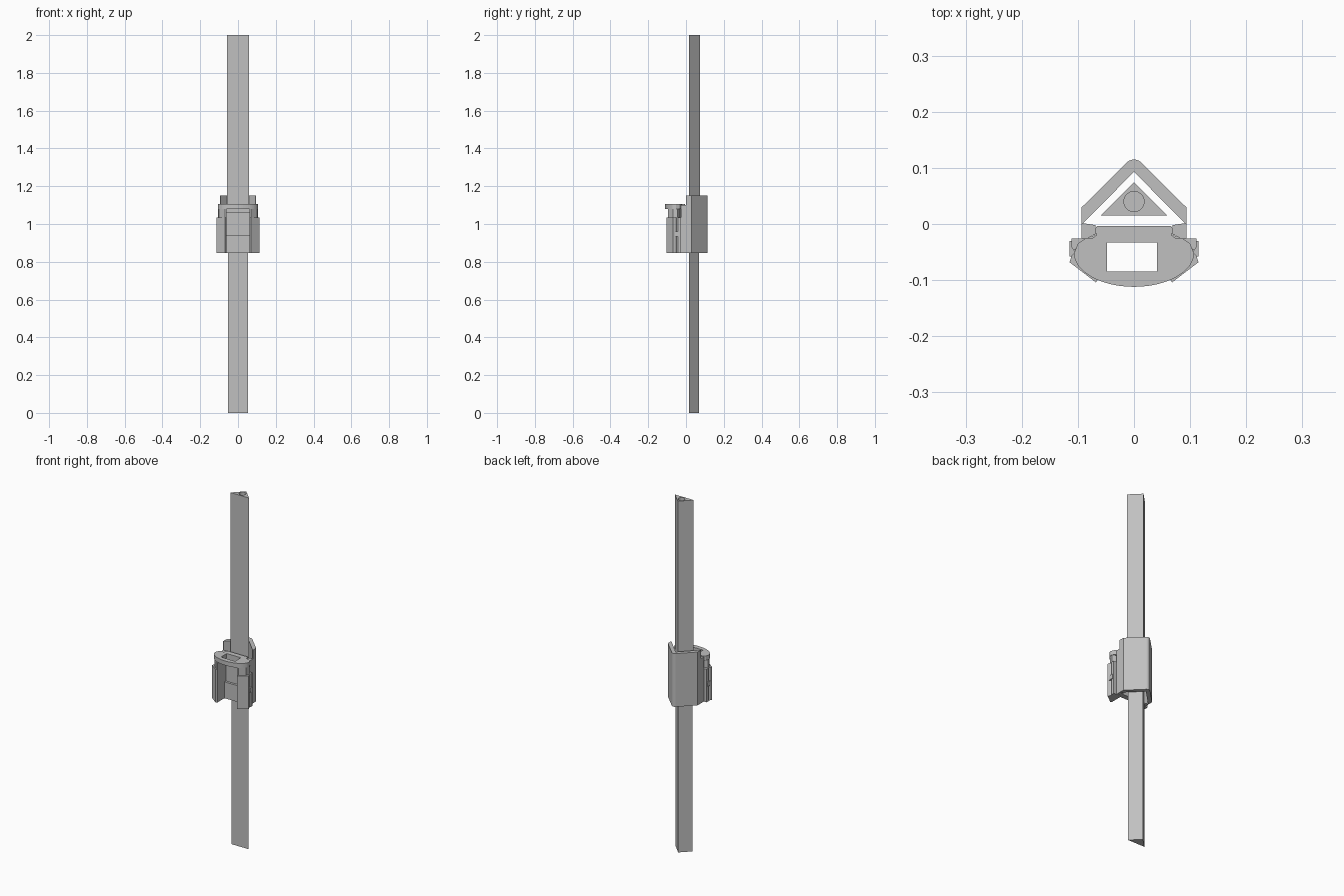
import bpy, bmesh, math

if "Cube" in bpy.data.objects:
    bpy.data.objects.remove(bpy.data.objects["Cube"])

grey = bpy.data.materials.new("neutral grey")
grey.use_nodes = True
grey.diffuse_color = (0.53, 0.53, 0.53, 1)
grey.node_tree.nodes["Principled BSDF"].inputs["Base Color"].default_value = grey.diffuse_color


def prism(name, outline, z0, z1):
    """Extrude a plan outline from z0 to z1."""
    bm = bmesh.new()
    face = bm.faces.new([bm.verts.new((x, y, z0)) for x, y in outline])
    ext = bmesh.ops.extrude_face_region(bm, geom=[face])
    for v in ext["geom"]:
        if isinstance(v, bmesh.types.BMVert):
            v.co.z = z1
    bmesh.ops.recalc_face_normals(bm, faces=bm.faces)
    mesh = bpy.data.meshes.new(name)
    bm.to_mesh(mesh)
    bm.free()
    mesh.materials.append(grey)
    obj = bpy.data.objects.new(name, mesh)
    bpy.context.collection.objects.link(obj)
    return obj


def mirrored(half):
    """Close a right-hand outline with its mirror image."""
    return half + [(-x, y) for x, y in reversed(half) if abs(x) > 1e-6]


def rectangle(x0, x1, y0, y1):
    return [(x0, y0), (x1, y0), (x1, y1), (x0, y1)]


def cut(obj, cutter):
    mod = obj.modifiers.new("cut", "BOOLEAN")
    mod.operation = "DIFFERENCE"
    mod.solver = "EXACT"
    mod.object = cutter
    cutter.hide_render = True
    bpy.context.view_layer.objects.active = obj
    bpy.ops.object.modifier_apply(modifier=mod.name)
    bpy.data.objects.remove(cutter)


def side_pair(name, outline, z0, z1):
    prism("left_" + name, outline, z0, z1)
    prism("right_" + name, [(-x, y) for x, y in outline], z0, z1)


BOTTOM = 0.847

# Triangular bar: slimmer lower length and upper length with a round bore
prism("lower_bar", [(-0.053, 0.017), (0.053, 0.017), (0, 0.07)], 0, 1.0)
upper = prism("upper_bar", [(-0.059, 0.015), (0.059, 0.015), (0, 0.074)], 1.0, 2.0)
bore = [(0.018 * math.cos(a * math.tau / 32), 0.04 + 0.018 * math.sin(a * math.tau / 32))
        for a in range(32)]
cut(upper, prism("bore_cutter", bore, 1.8, 2.1))

# V-shaped rear housing with a rounded spine
spine = [(0.018 * math.sin(math.radians(a)), 0.097 + 0.018 * math.cos(math.radians(a)))
         for a in (45, 30, 15, 0)]
outer = [(0.094, 0.0), (0.094, 0.029)] + spine
inner = [(0.0, 0.093), (0.092, 0.0)]
housing = mirrored(outer)
housing += [(-x, y) for x, y in reversed(inner)] + inner[1:]
prism("rear_housing", housing, BOTTOM, 1.15)

# Housing side flanges that hook around the front slider
side_pair("housing_flange", [(0.069, -0.002), (0.094, 0.002), (0.094, -0.026),
                             (0.084, -0.026), (0.069, -0.018)], BOTTOM, 1.1)

# Slider back: thick lower plate and recessed upper wall
neck = [(0, -0.004), (0.066, -0.004), (0.07, -0.009), (0.067, -0.02)]
prism("slider_lower_back", mirrored(neck + [(0.067, -0.033), (0, -0.033)]), BOTTOM, 0.94)
prism("slider_upper_back", mirrored(neck + [(0, -0.02)]), 0.94, 1.08)

# Slider arms with a small notch in the outer face
side_pair("arm", [(0.062, -0.015), (0.07, -0.022), (0.08, -0.026), (0.111, -0.026),
                  (0.111, -0.042), (0.105, -0.05), (0.111, -0.056), (0.115, -0.068),
                  (0.068, -0.104), (0.062, -0.096)], BOTTOM, 1.035)

# Posts that carry the top plate
side_pair("post", [(0.062, -0.03), (0.09, -0.038), (0.106, -0.045), (0.1, -0.07),
                   (0.07, -0.096), (0.062, -0.096)], 1.035, 1.08)
side_pair("post_rib", [(0.062, -0.004), (0.07, -0.009), (0.07, -0.02),
                       (0.084, -0.025), (0.062, -0.034)], 1.035, 1.08)

# Curved top plate with a rectangular opening
arc = [(0.107 * math.cos(t), -0.052 - 0.06 * math.sin(t))
       for t in [math.pi / 2 * i / 12 for i in range(13)]]
plate = prism("top_plate", mirrored(neck + [(0.075, -0.026), (0.085, -0.025),
                                            (0.1, -0.035)] + arc), 1.08, 1.105)
cut(plate, prism("opening_cutter", rectangle(-0.048, 0.041, -0.085, -0.033), 1.0, 1.2))

# Lip under the plate and small side latch blocks
prism("window_lip", rectangle(-0.062, 0.062, -0.033, -0.02), 1.06, 1.08)
side_pair("latch", rectangle(0.09, 0.115, -0.058, -0.03), 0.935, 0.96)
